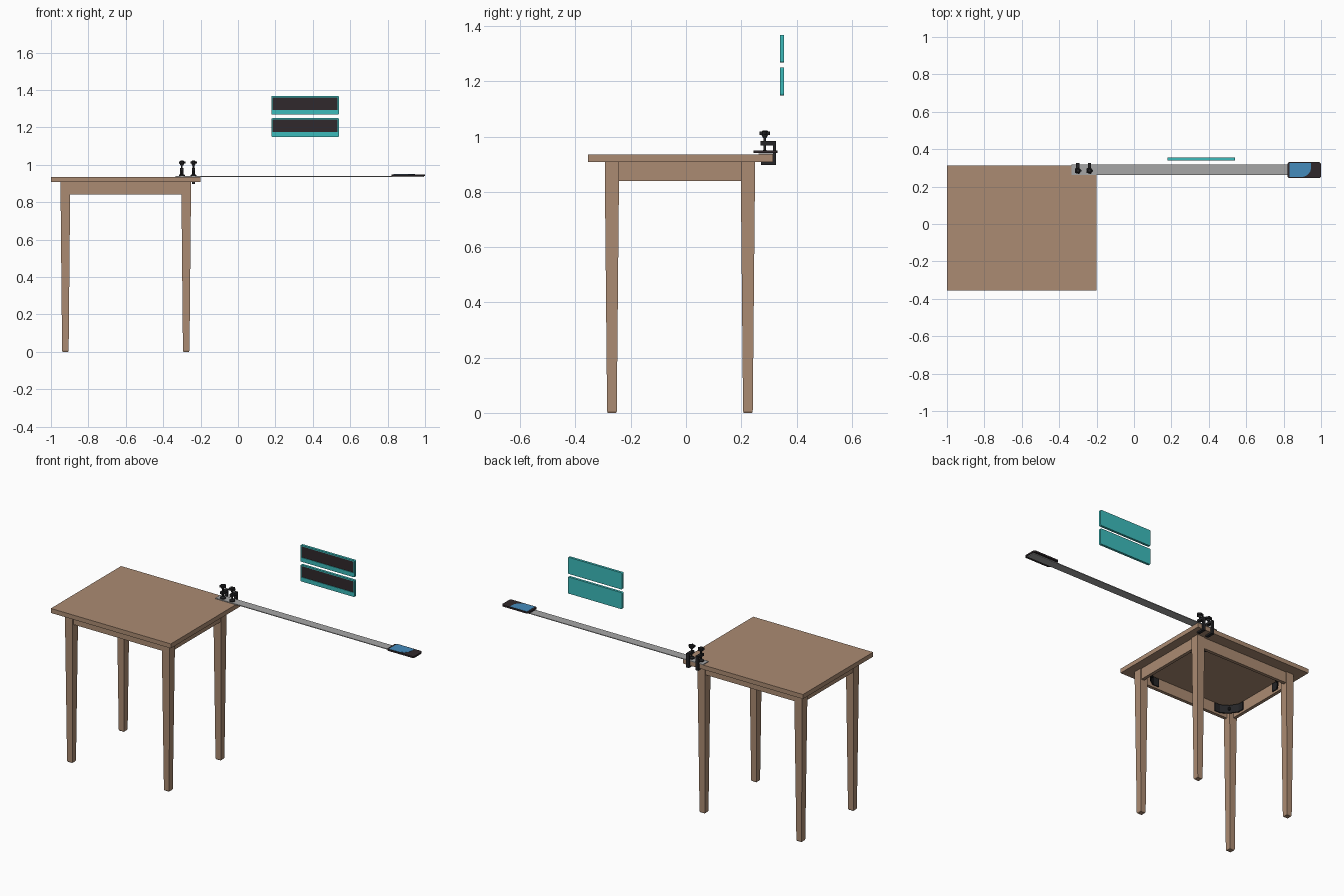
import bpy, bmesh, math
from mathutils import Vector, Matrix

if "Cube" in bpy.data.objects:
    bpy.data.objects.remove(bpy.data.objects["Cube"])


def mat(name, r, g, b):
    m = bpy.data.materials.new(name)
    m.diffuse_color = (r, g, b, 1)
    m.use_nodes = True
    m.node_tree.nodes["Principled BSDF"].inputs["Base Color"].default_value = m.diffuse_color
    return m


WOOD = mat("brown wood", 0.41, 0.26, 0.17)
STEEL = mat("grey steel", 0.38, 0.38, 0.38)
BLACK = mat("black metal", 0.018, 0.018, 0.02)
TEAL = mat("teal plastic", 0.045, 0.50, 0.50)
DARK = mat("dark panel", 0.03, 0.022, 0.025)
BLUE = mat("screen blue", 0.06, 0.26, 0.50)


def finish(name, bm, *mats):
    bmesh.ops.recalc_face_normals(bm, faces=bm.faces)
    me = bpy.data.meshes.new(name)
    bm.to_mesh(me)
    bm.free()
    ob = bpy.data.objects.new(name, me)
    bpy.context.collection.objects.link(ob)
    for m in mats:
        me.materials.append(m)
    return ob


def add_box(bm, lo, hi):
    lo, hi = Vector(lo), Vector(hi)
    mtx = Matrix.Translation((lo + hi) / 2) @ Matrix.Diagonal((*(hi - lo), 1))
    return bmesh.ops.create_cube(bm, size=1, matrix=mtx)["verts"]


def box(name, lo, hi, m):
    bm = bmesh.new()
    add_box(bm, lo, hi)
    return finish(name, bm, m)


def prism(name, pts, vec, m):
    """Extrude a flat outline of 3D points along a vector."""
    bm = bmesh.new()
    f = bm.faces.new([bm.verts.new(p) for p in pts])
    ext = bmesh.ops.extrude_face_region(bm, geom=[f])["geom"]
    bmesh.ops.translate(bm, vec=vec, verts=[g for g in ext if isinstance(g, bmesh.types.BMVert)])
    return finish(name, bm, m)


def rounded(x0, x1, y0, y1, r, n=5):
    """Rounded rectangle outline."""
    pts = []
    for i, (cx, cy) in enumerate([(x1 - r, y1 - r), (x0 + r, y1 - r), (x0 + r, y0 + r), (x1 - r, y0 + r)]):
        for k in range(n + 1):
            a = math.pi / 2 * (i + k / n)
            pts.append((cx + r * math.cos(a), cy + r * math.sin(a)))
    return pts


def lathe(name, prof, x, y, m, n=20):
    """Turned part on a vertical axis; prof holds (radius, z)."""
    bm = bmesh.new()
    rings = [[bm.verts.new((x + r * math.cos(2 * math.pi * i / n), y + r * math.sin(2 * math.pi * i / n), z))
              for i in range(n)] for r, z in prof]
    for a, b in zip(rings, rings[1:]):
        for i in range(n):
            bm.faces.new((a[i], a[i - 1], b[i - 1], b[i]))
    bm.faces.new(rings[0])
    bm.faces.new(rings[-1])
    ob = finish(name, bm, m)
    bpy.context.view_layer.objects.active = ob
    ob.select_set(True)
    bpy.ops.object.shade_smooth_by_angle(angle=math.radians(35))
    ob.select_set(False)


# Table
CX, CY, LX, LY = -0.60, -0.022, 0.323, 0.246
box("table_top", (-1.0, -0.355, 0.908), (-0.2, 0.314, 0.935), WOOD)
for sx in (-1, 1):
    for sy in (-1, 1):
        tag = ("left" if sx < 0 else "right") + ("_front" if sy < 0 else "_back")
        lx, ly = CX + sx * LX, CY + sy * LY
        # tapered leg
        bm = bmesh.new()
        rings = []
        for h, z in ((0.015, 0), (0.0175, 0.006), (0.0255, 0.84), (0.0255, 0.908)):
            rings.append([bm.verts.new((lx + a * h, ly + b * h, z)) for a, b in ((-1, -1), (1, -1), (1, 1), (-1, 1))])
        for a, b in zip(rings, rings[1:]):
            for i in range(4):
                bm.faces.new((a[i - 1], a[i], b[i], b[i - 1]))
        bm.faces.new(rings[0])
        bm.faces.new(rings[-1])
        finish("leg_" + tag, bm, WOOD)
        # corner bracket: diagonal plate with flanges along the aprons
        ax, ay = lx - sx * 0.004, ly - sy * 0.004
        path = [(0.115, 0.0), (0.075, 0.0), (0.03, 0.045 - 0.015), (0.0, 0.075), (0.0, 0.115)]
        inner = [(0.115, 0.006), (0.079, 0.006), (0.034, 0.034), (0.006, 0.079), (0.006, 0.115)]
        prism("corner_bracket_" + tag,
              [(ax - sx * u, ay - sy * v, 0.85) for u, v in path + inner[::-1]], (0, 0, 0.05), BLACK)
        lathe("bracket_bolt_" + tag, [(0.007, 0.868), (0.007, 0.882)], ax - sx * 0.037, ay - sy * 0.037, BLACK, 8)
for s, n in ((-1, "front"), (1, "back")):
    y = CY + s * (LY + 0.010)
    box("apron_" + n, (CX - LX + 0.02, y - 0.010, 0.84), (CX + LX - 0.02, y + 0.010, 0.908), WOOD)
for s, n in ((-1, "left"), (1, "right")):
    x = CX + s * (LX + 0.010)
    box("apron_" + n, (x - 0.010, CY - LY + 0.02, 0.84), (x + 0.010, CY + LY - 0.02, 0.908), WOOD)

# Long flat ruler clamped to the table
box("ruler", (-0.335, 0.263, 0.9352), (0.995, 0.317, 0.9395), STEEL)

# Two clamps
for i, x in enumerate((-0.30, -0.238)):
    n = "_%d" % (i + 1)
    frame = [(0.270, 0.983), (0.325, 0.983), (0.325, 0.897), (0.272, 0.897), (0.272, 0.9075),
             (0.3145, 0.9075), (0.3145, 0.968), (0.270, 0.968)]
    prism("clamp_frame" + n, [(x - 0.009, y, z) for y, z in frame], (0.018, 0, 0), BLACK)
    lathe("clamp_screw" + n, [(0.016, 0.9396), (0.016, 0.946), (0.0045, 0.951), (0.0045, 1.004)], x, 0.285, BLACK, 16)
    # lobed knob
    pts = []
    for k in range(30):
        a = 2 * math.pi * k / 30
        r = 0.0165 + 0.003 * math.cos(5 * a)
        pts.append((x + r * math.cos(a), 0.285 + r * math.sin(a), 1.006))
    prism("clamp_knob" + n, pts, (0, 0, 0.012), BLACK)
    lathe("clamp_knob_collar" + n, [(0.006, 0.995), (0.012, 1.006), (0.012, 1.018), (0.008, 1.022)], x, 0.285, BLACK)

# Phone on the free end of the ruler
prism("phone_body", [(x, y, 0.9396) for x, y in rounded(0.82, 1.0, 0.245, 0.331, 0.013)], (0, 0, 0.0095), DARK)
edge = [(0.892 + 0.055 * math.sin(t * math.pi / 8), 0.302 - 0.052 * math.cos(t * math.pi / 8)) for t in range(5)]
prism("phone_screen", [(x, y, 0.949) for x, y in
                       [(0.832, 0.250)] + edge + [(0.947, 0.326), (0.832, 0.326)]], (0, 0, 0.001), BLUE)

# Two floating panels with a sunken dark front
for n, z0 in (("lower", 1.149), ("upper", 1.268)):
    z1 = z0 + 0.1
    bm = bmesh.new()
    outline = rounded(0.178, 0.540, z0, z1, 0.006, 3)
    front = [bm.verts.new((x, 0.340, z)) for x, z in outline]
    back = [bm.verts.new((x, 0.355, z)) for x, z in outline]
    win = [(0.185, z0 + 0.026), (0.533, z0 + 0.026), (0.533, z1 - 0.007), (0.185, z1 - 0.007)]
    rim = [bm.verts.new((x, 0.340, z)) for x, z in win]
    floor = [bm.verts.new((x, 0.343, z)) for x, z in win]
    N = len(front)
    for i in range(N):
        bm.faces.new((front[i - 1], front[i], back[i], back[i - 1]))
    bm.faces.new(back)
    # outline corners run: right-top, left-top, left-bottom, right-bottom
    corner = [rim[2], rim[3], rim[0], rim[1]]
    for i in range(N):
        a, b = corner[(i - 1) % N // 4], corner[i // 4]
        vs = [front[i - 1], front[i], b] + ([a] if a is not b else [])
        bm.faces.new(vs)
    for i in range(4):
        bm.faces.new((rim[i - 1], rim[i], floor[i], floor[i - 1]))
    bm.faces.new(floor).material_index = 1
    finish("panel_" + n, bm, TEAL, DARK)
